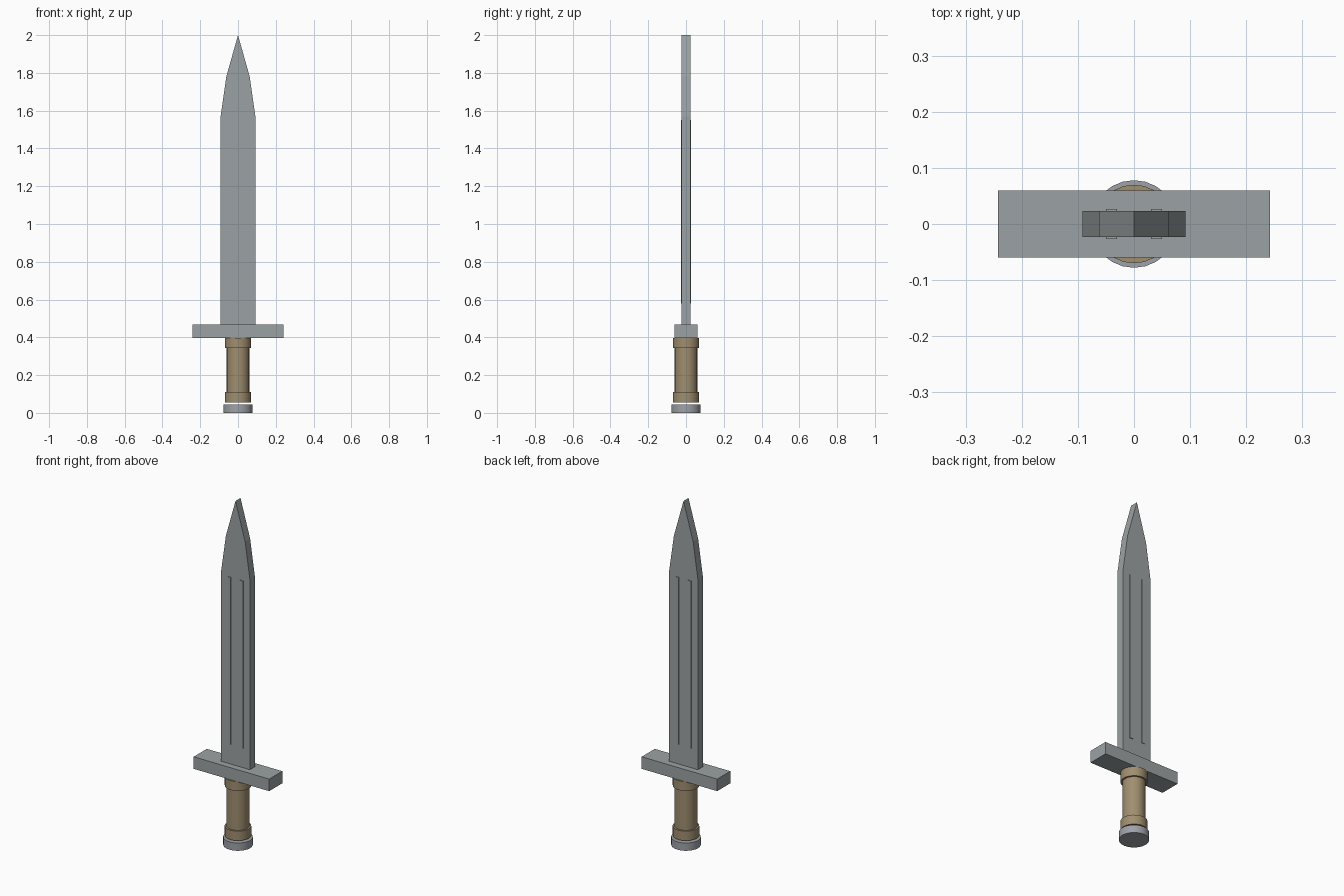
import bpy
import bmesh

cube = bpy.data.objects.get("Cube")
if cube:
    bpy.data.objects.remove(cube, do_unlink=True)


def make_material(name, color):
    mat = bpy.data.materials.new(name)
    mat.use_nodes = True
    mat.diffuse_color = (*color, 1)
    bsdf = next(n for n in mat.node_tree.nodes if n.type == "BSDF_PRINCIPLED")
    bsdf.inputs["Base Color"].default_value = (*color, 1)
    return mat


steel = make_material("steel grey", (0.33, 0.36, 0.37))
pommel_steel = make_material("pommel grey", (0.34, 0.36, 0.39))
leather = make_material("tan leather", (0.35, 0.27, 0.16))


def finish(bm, name, mat):
    bmesh.ops.recalc_face_normals(bm, faces=bm.faces)
    mesh = bpy.data.meshes.new(name)
    bm.to_mesh(mesh)
    bm.free()
    mesh.materials.append(mat)
    obj = bpy.data.objects.new(name, mesh)
    bpy.context.collection.objects.link(obj)
    return obj


def extrude_outline(name, points, half_depth, mat):
    """Extrude an x-z outline through y."""
    bm = bmesh.new()
    face = bm.faces.new([bm.verts.new((x, -half_depth, z)) for x, z in points])
    result = bmesh.ops.extrude_face_region(bm, geom=[face])
    verts = [v for v in result["geom"] if isinstance(v, bmesh.types.BMVert)]
    bmesh.ops.translate(bm, verts=verts, vec=(0, 2 * half_depth, 0))
    return finish(bm, name, mat)


def box(name, x0, x1, half_depth, z0, z1, mat):
    return extrude_outline(name, [(x0, z0), (x1, z0), (x1, z1), (x0, z1)], half_depth, mat)


def cylinder(name, radius, z0, z1, mat):
    bpy.ops.mesh.primitive_cylinder_add(vertices=24, radius=radius, depth=z1 - z0,
                                        location=(0, 0, (z0 + z1) / 2))
    obj = bpy.context.object
    obj.name = name
    obj.data.materials.append(mat)
    bpy.ops.object.shade_smooth_by_angle()
    return obj


# Blade: mirrored half outline ending in a point
half = [(0.092, 0.46), (0.092, 1.57), (0.062, 1.78)]
outline = half + [(0, 2.0)] + [(-x, z) for x, z in reversed(half)]
extrude_outline("blade", outline, 0.023, steel)

# Thin raised ribs showing on both blade faces
for side, x in (("right", -0.04), ("left", 0.04)):
    box(side + "_blade_rib", x - 0.01, x + 0.01, 0.0265, 0.58, 1.55, steel)

# Crossguard
box("crossguard", -0.242, 0.242, 0.06, 0.397, 0.467, steel)

# Grip with a collar at each end
cylinder("grip", 0.06, 0.06, 0.395, leather)
cylinder("lower_collar", 0.07, 0.055, 0.11, leather)
cylinder("upper_collar", 0.07, 0.343, 0.397, leather)

# Pommel disc
cylinder("pommel", 0.078, 0, 0.045, pommel_steel)
